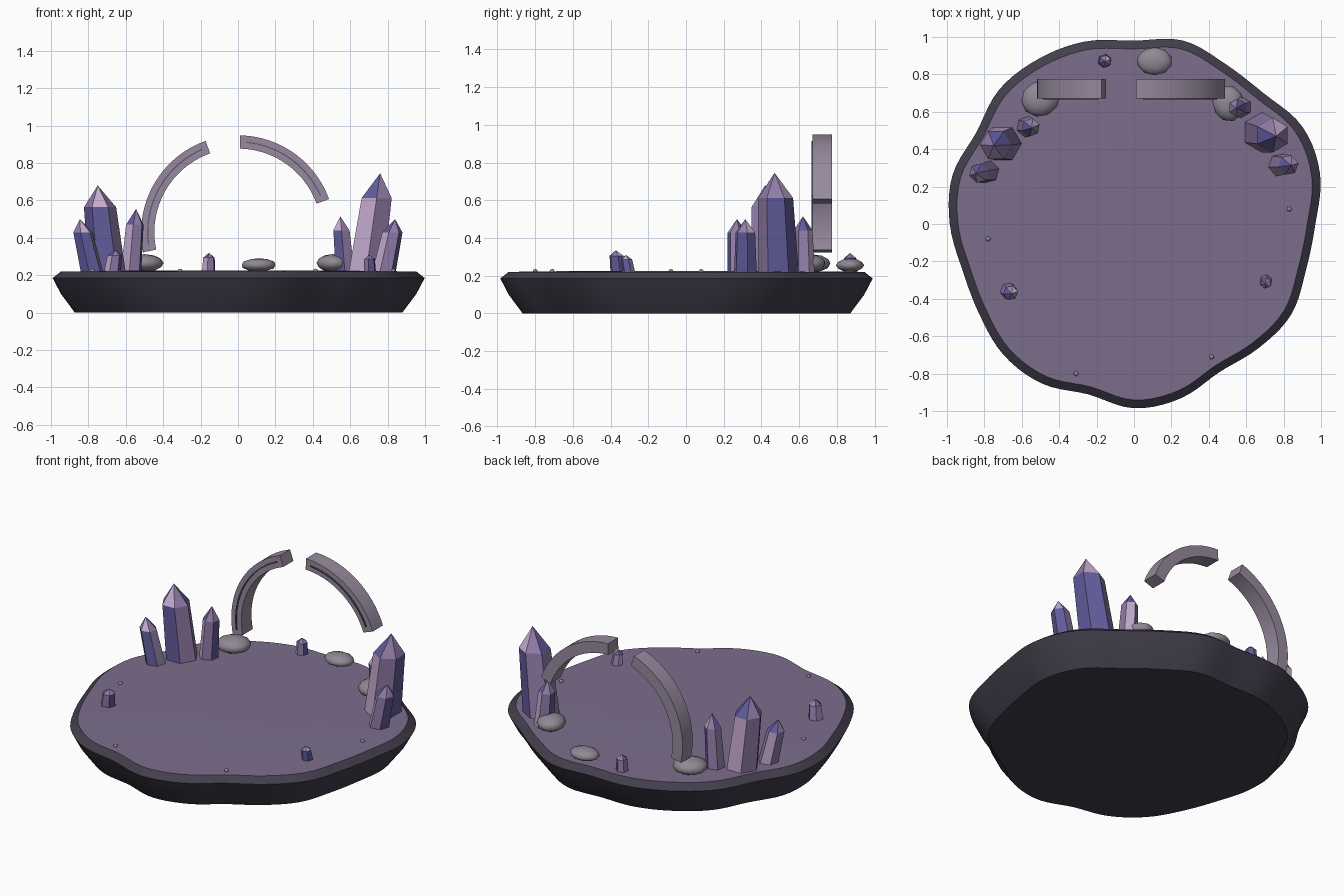
import bpy, bmesh, math
from mathutils import Vector, Matrix

if "Cube" in bpy.data.objects:
    bpy.data.objects.remove(bpy.data.objects["Cube"])


def material(name, rgb):
    m = bpy.data.materials.new(name)
    m.use_nodes = True
    m.diffuse_color = (*rgb, 1)
    m.node_tree.nodes["Principled BSDF"].inputs["Base Color"].default_value = (*rgb, 1)
    return m


ROCK = material("dark rock", (.055, .048, .072))
SOIL = material("purple ground", (.2, .155, .26))
ARCH = material("arch stone", (.31, .255, .345))
VEIN = material("arch vein", (.13, .10, .16))
STONE = material("grey stone", (.28, .25, .30))
INDIGO = material("indigo crystal", (.12, .105, .33))
MAUVE = material("mauve crystal", (.285, .20, .39))
LILAC = material("lilac crystal", (.56, .41, .63))


def finish(name, bm, mats, smooth=None):
    bmesh.ops.recalc_face_normals(bm, faces=bm.faces[:])
    mesh = bpy.data.meshes.new(name)
    bm.to_mesh(mesh)
    bm.free()
    for m in mats:
        mesh.materials.append(m)
    ob = bpy.data.objects.new(name, mesh)
    bpy.context.collection.objects.link(ob)
    if smooth:
        bpy.ops.object.select_all(action='DESELECT')
        ob.select_set(True)
        bpy.context.view_layer.objects.active = ob
        bpy.ops.object.shade_smooth_by_angle(angle=math.radians(smooth))
    return ob


def bridge(bm, a, b):
    n = len(a)
    return [bm.faces.new((a[i], a[(i + 1) % n], b[(i + 1) % n], b[i])) for i in range(n)]


# Wavy outline: radius every 15 degrees, smoothed with a closed spline
RADII = [.97, 1.03, 1.04, .985, .985, 1.015, .98, 1.01, 1.02, 1.018, .975, 1.005,
         .985, .95, .957, .988, .985, .943, .985, .965, .914, .94, .97, .952]
STEPS = 5


def outline():
    pts, n = [], len(RADII)
    for i in range(n):
        p0, p1, p2, p3 = (RADII[(i + k) % n] for k in (-1, 0, 1, 2))
        for s in range(STEPS):
            t = s / STEPS
            r = p1 + .5 * t * (p2 - p0 + t * (2 * p0 - 5 * p1 + 4 * p2 - p3
                                              + t * (3 * (p1 - p2) + p3 - p0)))
            a = math.tau * (i + t) / n
            pts.append(Vector((r * math.cos(a), r * math.sin(a), 0)))
    return pts


def ring(bm, scale, z):
    return [bm.verts.new((p.x * scale, p.y * scale, z)) for p in outline()]


# Rock slab with undercut side and sloping rim
bm = bmesh.new()
rings = [ring(bm, s, z) for s, z in ((.88, 0), (.955, .1), (1, .185), (.955, .22))]
bm.faces.new(rings[0])
for a, b in zip(rings, rings[1:]):
    bridge(bm, a, b)
finish("rock_base", bm, [ROCK], 20)

# Ground surface, very slightly domed
bm = bmesh.new()
outer, inner = ring(bm, .955, .22), ring(bm, .5, .226)
bridge(bm, outer, inner)
bm.faces.new(inner)
finish("ground", bm, [SOIL], 40)

# Broken arch pieces: swept rectangles with a thin vein on the front
CENTRE_Z = .43


def arc_bar(name, start, end, r_in, r_out, y_front, y_back, mat):
    bm = bmesh.new()
    sections = []
    n = 24
    for i in range(n + 1):
        a = math.radians(start + (end - start) * i / n)
        c, s = math.cos(a), math.sin(a)
        sections.append([bm.verts.new((r * c, y, CENTRE_Z + r * s)) for r, y in
                         ((r_in, y_front), (r_out, y_front), (r_out, y_back), (r_in, y_back))])
    for a, b in zip(sections, sections[1:]):
        bridge(bm, a, b)
    bm.faces.new(sections[0])
    bm.faces.new(sections[-1])
    finish(name, bm, [mat], 30)


for side, start, end in (("left", 20, 88.7), ("right", 109.5, 192)):
    arc_bar(side + "_arch_piece", start, end, .447, .518, .672, .775, ARCH)
    arc_bar(side + "_arch_vein", start + 4, end - 4, .479, .486, .665, .673, VEIN)

# Crystals: six-sided, tapering, with a pointed tip and faceted colours
PATTERN = (1, 2, 1, 0, 0, 1)


def crystal(name, base, tip, radius, turn=0, shift=0):
    bm = bmesh.new()
    base, tip = Vector((*base, .215)), Vector(tip)
    shoulder = base.lerp(tip, .75)
    axis = (tip - base).to_track_quat('Z', 'Y').to_matrix()

    def hexagon(centre, r, flat):
        out = []
        for k in range(6):
            a = math.radians(60 * k + turn)
            d = Vector((r * math.cos(a), r * math.sin(a), 0))
            out.append(bm.verts.new(centre + (d if flat else Matrix(axis) @ d)))
        return out

    low, high = hexagon(base, radius, True), hexagon(shoulder, radius * .86, True)
    top = bm.verts.new(tip)
    bm.faces.new(low)
    for k, f in enumerate(bridge(bm, low, high)):
        f.material_index = PATTERN[(k - shift) % 6]
        cap = bm.faces.new((high[k], high[(k + 1) % 6], top))
        cap.material_index = PATTERN[(k + 3 - shift) % 6]
    finish(name, bm, [INDIGO, MAUVE, LILAC])


crystal("right_crystal_tall", (-.70, .43), (-.75, .42, .68), .10)
crystal("right_crystal_outer", (-.78, .28), (-.845, .27, .5), .062, 15)
crystal("right_crystal_inner", (-.572, .52), (-.545, .515, .555), .058, 20, 2)
crystal("left_crystal_tall", (.685, .49), (.76, .47, .745), .108, 30, 2)
crystal("left_crystal_outer", (.78, .315), (.84, .315, .5), .064, 10, 2)
crystal("left_crystal_inner", (.572, .625), (.547, .62, .515), .058, 30, 5)
crystal("small_crystal_back", (-.157, .872), (-.155, .87, .32), .038, 20, 2)
crystal("small_crystal_right", (-.672, -.357), (-.655, -.372, .335), .046, 10, 2)
crystal("small_crystal_left", (.705, -.303), (.703, -.32, .31), .035, 20, 1)


# Boulders and pebbles: flattened spheres
def stone(name, x, y, z, size, turn=0, detail=2):
    bm = bmesh.new()
    bmesh.ops.create_icosphere(bm, subdivisions=detail, radius=1)
    bmesh.ops.transform(bm, verts=bm.verts[:], matrix=Matrix.LocRotScale(
        Vector((x, y, z)), Matrix.Rotation(math.radians(turn), 3, 'Z'), Vector(size)))
    finish(name, bm, [STONE], 60)


stone("boulder_right", -.5, .67, .265, (.105, .095, .048), 25)
stone("boulder_back", .11, .87, .255, (.095, .075, .036))
stone("boulder_left", .505, .645, .265, (.085, .098, .048), 15)
for i, (x, y) in enumerate(((-.78, -.08), (.83, .08), (-.31, -.80), (.415, -.71))):
    stone("pebble_%d" % (i + 1), x, y, .224, (.013, .013, .011))
